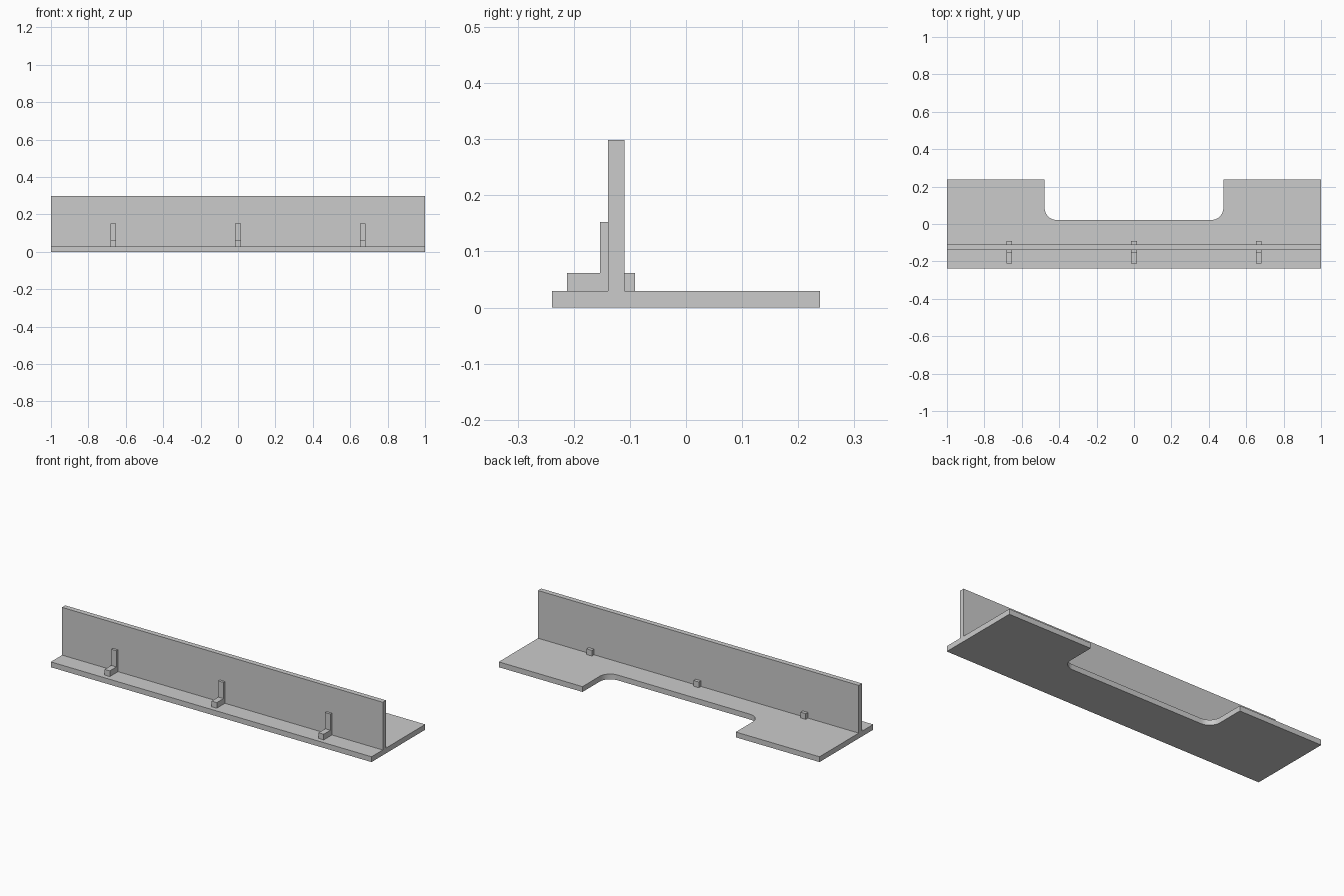
import bpy, bmesh
from math import pi, sin, cos
from mathutils import Vector

if "Cube" in bpy.data.objects:
    bpy.data.objects.remove(bpy.data.objects["Cube"])


def extrude_profile(name, points, direction):
    """Make a solid by extruding a closed planar outline."""
    bm = bmesh.new()
    face = bm.faces.new([bm.verts.new(p) for p in points])
    result = bmesh.ops.extrude_face_region(bm, geom=[face])
    moved = [v for v in result["geom"] if isinstance(v, bmesh.types.BMVert)]
    bmesh.ops.translate(bm, verts=moved, vec=Vector(direction))
    # extrude_face_region can leave the source face; keep normals outward
    bmesh.ops.recalc_face_normals(bm, faces=bm.faces)
    mesh = bpy.data.meshes.new(name)
    bm.to_mesh(mesh)
    bm.free()
    obj = bpy.data.objects.new(name, mesh)
    bpy.context.collection.objects.link(obj)
    return obj


def box(name, x0, x1, y0, y1, z0, z1):
    pts = [(x0, y0, z0), (x1, y0, z0), (x1, y1, z0), (x0, y1, z0)]
    return extrude_profile(name, pts, (0, 0, z1 - z0))


LENGTH, HALF_DEPTH, PLATE = 1.0, 0.239, 0.03
NOTCH_X, NOTCH_Y, RADIUS, STEPS = 0.478, 0.021, 0.066, 10
WALL_FRONT, WALL_BACK, WALL_TOP = -0.139, -0.11, 0.299

# Base plate: right half of the outline, with a rounded inner notch corner
right = [(LENGTH, -HALF_DEPTH), (LENGTH, HALF_DEPTH), (NOTCH_X, HALF_DEPTH)]
for i in range(STEPS + 1):
    a = -i * pi / 2 / STEPS
    right.append((NOTCH_X - RADIUS + RADIUS * cos(a),
                  NOTCH_Y + RADIUS + RADIUS * sin(a)))
outline = right + [(-x, y) for x, y in reversed(right)]
base = extrude_profile("base_plate", [(x, y, 0) for x, y in outline], (0, 0, PLATE))

# Upright wall standing on the plate
box("upright_wall", -LENGTH, LENGTH, WALL_FRONT, WALL_BACK, PLATE, WALL_TOP)

# Three L-shaped front brackets, each with a small block behind the wall
WIDTH, FOOT_TOP = 0.032, 0.062
bracket = [(-0.212, PLATE), (WALL_FRONT, PLATE), (WALL_FRONT, 0.153),
           (-0.153, 0.153), (-0.153, FOOT_TOP), (-0.212, FOOT_TOP)]
for label, x in (("left", -0.667), ("middle", 0.0), ("right", 0.667)):
    x0 = x - WIDTH / 2
    extrude_profile(f"front_bracket_{label}", [(x0, y, z) for y, z in bracket],
                    (WIDTH, 0, 0))
    box(f"back_block_{label}", x0, x0 + WIDTH, WALL_BACK, -0.091, PLATE, FOOT_TOP)

# Smooth only the rounded notch corners
bpy.context.view_layer.objects.active = base
base.select_set(True)
bpy.ops.object.shade_smooth_by_angle(angle=pi / 6)
